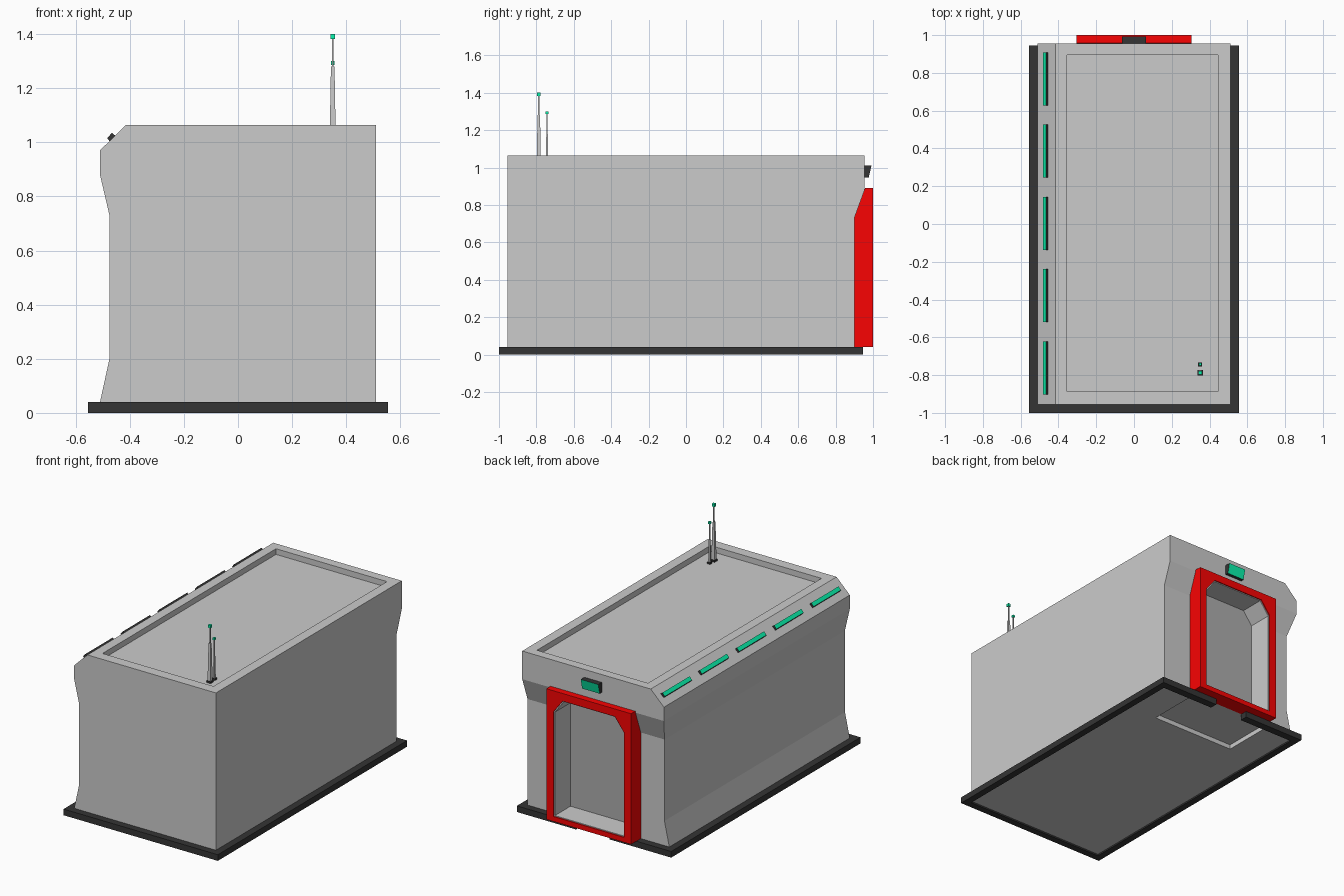
import bpy, bmesh, math
from mathutils import Vector

if "Cube" in bpy.data.objects:
    bpy.data.objects.remove(bpy.data.objects["Cube"])


def material(name, rgb):
    m = bpy.data.materials.new(name)
    m.diffuse_color = (*rgb, 1)
    m.use_nodes = True
    m.node_tree.nodes["Principled BSDF"].inputs["Base Color"].default_value = m.diffuse_color
    return m


RED = material("red", (0.95, 0.001, 0.001))
DARK = material("dark", (0.035, 0.035, 0.035))
GREEN = material("green", (0.003, 0.9, 0.42))
DOOR_GREY = material("door_grey", (0.42, 0.42, 0.42))


def prism(name, pts, axis, a, b, mat=None):
    """Extrude a 2D outline along an axis from a to b."""
    place = {"x": lambda p, t: (t, p[0], p[1]),
             "y": lambda p, t: (p[0], t, p[1]),
             "z": lambda p, t: (p[0], p[1], t)}[axis]
    bm = bmesh.new()
    face = bm.faces.new([bm.verts.new(place(p, a)) for p in pts])
    new = bmesh.ops.extrude_face_region(bm, geom=[face])["geom"]
    shift = Vector(place((0, 0), b - a))
    bmesh.ops.translate(bm, vec=shift, verts=[v for v in new if isinstance(v, bmesh.types.BMVert)])
    bmesh.ops.recalc_face_normals(bm, faces=bm.faces)
    me = bpy.data.meshes.new(name)
    bm.to_mesh(me)
    bm.free()
    ob = bpy.data.objects.new(name, me)
    bpy.context.collection.objects.link(ob)
    if mat:
        me.materials.append(mat)
    return ob


def rect(x0, x1, y0, y1):
    return [(x0, y0), (x1, y0), (x1, y1), (x0, y1)]


def arch(w, z0, z1, grow=0.0):
    """Door outline with clipped upper corners."""
    w, z0, z1 = w + grow, z0 - grow, z1 + grow
    right = [(w, z0), (w, z1 - 0.085), (w - 0.065, z1)]
    return right + [(-x, z) for x, z in reversed(right)]


def cut(ob, cutter):
    m = ob.modifiers.new("cut", "BOOLEAN")
    m.operation, m.solver, m.object = "DIFFERENCE", "EXACT", cutter
    cutter.hide_render = True
    cutter.hide_set(True)


def paint_face(ob, direction, mat):
    """Give the face pointing most along a direction its own colour."""
    ob.data.materials.append(mat)
    d = Vector(direction)
    max(ob.data.polygons, key=lambda f: f.normal.dot(d)).material_index = 1


# cutters: sloped rear wall, roof tray, door opening, frame opening
rear_cutter = prism("rear_cutter", [(0.955, 0.88), (0.90, 0.73), (0.90, -0.1), (1.2, -0.1), (1.2, 0.88)],
                    "x", -0.8, 0.8)
roof_cutter = prism("roof_cutter", rect(-0.354, 0.445, -0.887, 0.896), "z", 1.026, 1.2)
door_cutter = prism("door_cutter", arch(0.248, 0.077, 0.835), "y", 0.83, 1.2)
frame_cutter = prism("frame_cutter", arch(0.248, 0.077, 0.835, 0.005), "y", 0.8, 1.2)

# main body with a pinched left wall and chamfered roof edge
body = prism("body", [(-0.51, 0.04), (-0.475, 0.2), (-0.475, 0.73), (-0.51, 0.88), (-0.51, 0.97),
                      (-0.415, 1.063), (0.51, 1.063), (0.51, 0.04)], "y", -0.955, 0.955)
for c in (rear_cutter, roof_cutter, door_cutter):
    cut(body, c)

# foundation rim, open at the doorway
r, l = 0.13, -0.11
prism("foundation_rim", [(r, 0.945), (0.555, 0.945), (0.555, -1), (-0.555, -1), (-0.555, 0.945), (l, 0.945),
                         (l, 0.895), (-0.51, 0.895), (-0.51, -0.955), (0.51, -0.955), (0.51, 0.895), (r, 0.895)],
      "z", 0, 0.04, DARK)

# underfloor panel, notched beneath the doorway
prism("underfloor", [(-0.51, -0.955), (0.51, -0.955), (0.51, 0.895), (0.3, 0.895), (0.3, 0.565),
                     (-0.3, 0.565), (-0.3, 0.895), (-0.51, 0.895)], "z", 0.01, 0.04)

# door frame, the grey lining inside it and the door leaf
frame = prism("door_frame", [(0.90, 0.04), (1.0, 0.04), (1.0, 0.89), (0.957, 0.89), (0.90, 0.73)],
              "x", -0.305, 0.305, RED)
cut(frame, frame_cutter)
lining = prism("door_lining", arch(0.248, 0.077, 0.835, 0.005), "y", 0.9, 0.993)
cut(lining, door_cutter)
prism("door_leaf", arch(0.248, 0.077, 0.835), "y", 0.82, 0.833, DOOR_GREY)

# lamp over the door
lamp = prism("door_lamp", [(0.955, 1.012), (0.992, 1.012), (0.977, 0.947), (0.955, 0.947)],
             "x", -0.063, 0.063, DARK)
paint_face(lamp, (0, 1, -0.2), GREEN)

# row of strip lights on the roof chamfer
for i in range(5):
    y = -0.762 + i * 0.3825
    strip = prism(f"strip_light_{i + 1}", [(-0.483, 1.015), (-0.466, 1.035), (-0.453, 1.024), (-0.474, 1.003)],
                  "y", y - 0.14, y + 0.14, DARK)
    paint_face(strip, (-0.75, 0, 0.65), GREEN)


def square_mast(name, x, y, z0, z1, w0, w1, mat=None):
    bpy.ops.mesh.primitive_cone_add(vertices=4, radius1=w0 / math.sqrt(2), radius2=w1 / math.sqrt(2),
                                    depth=z1 - z0, location=(x, y, (z0 + z1) / 2), rotation=(0, 0, math.pi / 4))
    ob = bpy.context.object
    ob.name = name
    if mat:
        ob.data.materials.append(mat)


# two antennas: foot, tapered lower mast, thin upper mast, glowing tip
for n, y, top, mid, w in (("tall", -0.787, 1.4, 1.28, 0.022), ("short", -0.743, 1.3, 1.18, 0.013)):
    square_mast(f"{n}_antenna_foot", 0.35, y, 1.024, 1.038, w + 0.008, w + 0.008, DARK)
    square_mast(f"{n}_antenna_lower", 0.35, y, 1.03, mid, w, w * 0.6)
    square_mast(f"{n}_antenna_upper", 0.35, y, mid - 0.01, top - 0.012, 0.007, 0.006)
    tip = 0.018 if n == "tall" else 0.014
    square_mast(f"{n}_antenna_tip", 0.35, y, top - tip, top, tip, tip, GREEN)
